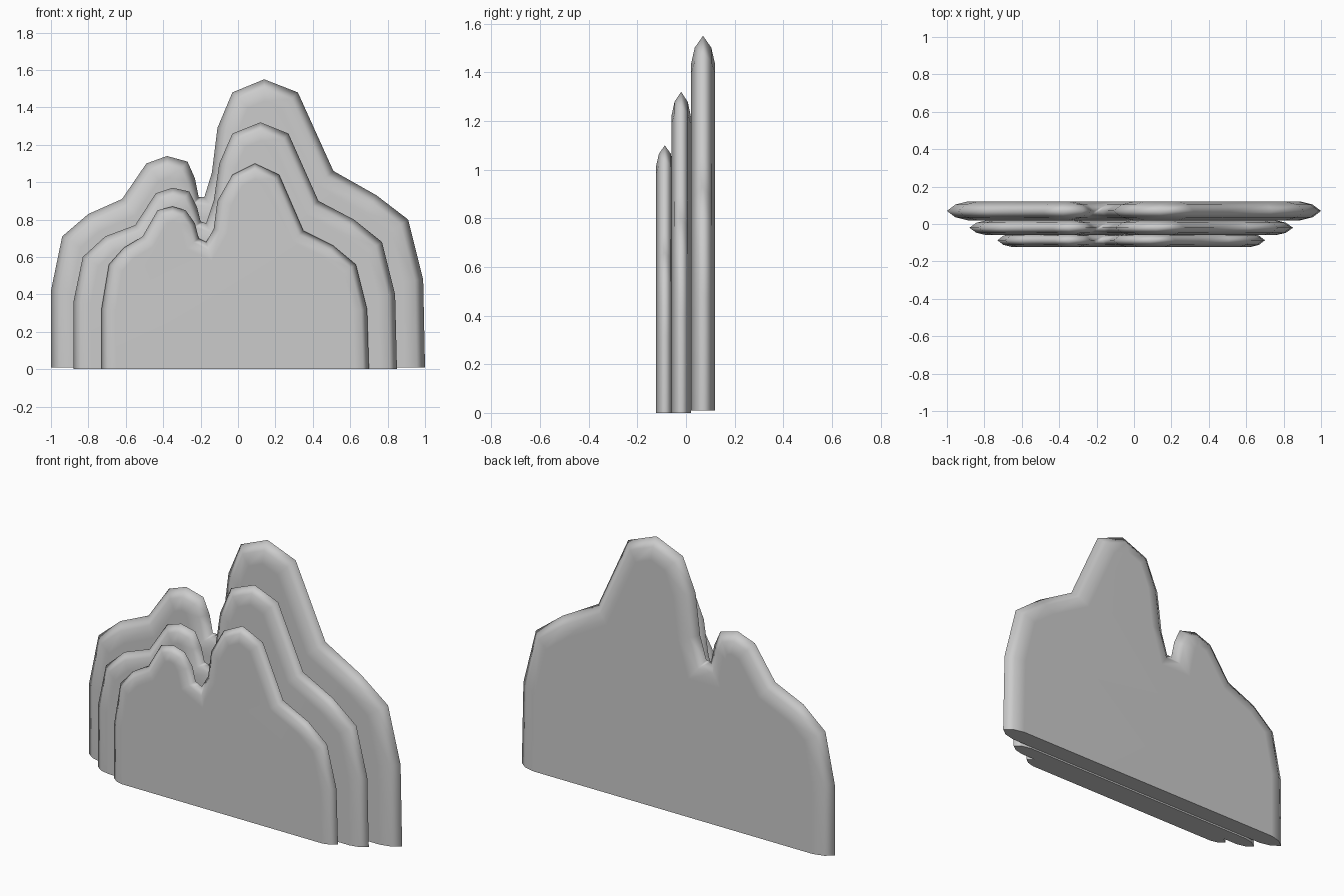
import bpy
import bmesh
from mathutils import Vector

default_cube = bpy.data.objects.get("Cube")
if default_cube:
    bpy.data.objects.remove(default_cube, do_unlink=True)

grey = bpy.data.materials.new("plain grey")
grey.use_nodes = True
colour = (0.6, 0.6, 0.6, 1)
grey.diffuse_color = colour
grey.node_tree.nodes["Principled BSDF"].inputs["Base Color"].default_value = colour


def inset_outline(points, distance):
    """Move an open clockwise outline inwards, keeping its two feet on the ground."""
    normals = []
    for start, end in zip(points, points[1:]):
        edge = (end - start).normalized()
        normals.append(Vector((edge.y, -edge.x)))
    result = []
    for i, point in enumerate(points):
        before = normals[max(i - 1, 0)]
        after = normals[min(i, len(normals) - 1)]
        moved = point + (before + after) * distance / (1 + before.dot(after))
        if i in (0, len(points) - 1):
            moved.y = point.y
        result.append(moved)
    return result


def build_slab(name, outline, centre_y, half_depth, base, size):
    """Make a lens-edged slab from rings running front to back."""
    points = [Vector(p) for p in outline]
    points[0].y = points[-1].y = base
    # inset and depth of each ring, as parts of the slab size
    section = [(0.11, -1), (0.045, -0.68), (0, 0), (0.045, 0.68), (0.11, 1)]
    bm = bmesh.new()
    rings = []
    for inset, depth in section:
        y = centre_y + depth * half_depth
        ring = inset_outline(points, inset * size)
        rings.append([bm.verts.new((p.x, y, p.y)) for p in ring])

    # rounded rim
    for near, far in zip(rings, rings[1:]):
        for i in range(len(near) - 1):
            bm.faces.new((near[i], near[i + 1], far[i + 1], far[i]))
    # front, back and flat underside
    bm.faces.new(rings[0])
    bm.faces.new(rings[-1][::-1])
    underside = bm.faces.new([r[0] for r in rings] + [r[-1] for r in reversed(rings)])
    bmesh.ops.recalc_face_normals(bm, faces=bm.faces)

    for face in bm.faces:
        face.smooth = face is not underside
    for edge in underside.edges:
        edge.smooth = False

    mesh = bpy.data.meshes.new(name)
    bm.to_mesh(mesh)
    bm.free()
    mesh.materials.append(grey)
    slab = bpy.data.objects.new(name, mesh)
    bpy.context.collection.objects.link(slab)
    # keep the broad faces evenly shaded
    weighted = slab.modifiers.new("even shading", "WEIGHTED_NORMAL")
    weighted.keep_sharp = True
    return slab


# Each outline runs from the right foot over both humps to the left foot
back_outline = [
    (-1, 0), (-1, .42), (-.94, .71), (-.8, .83), (-.62, .91), (-.49, 1.1),
    (-.38, 1.14), (-.27, 1.11), (-.23, 1.02), (-.21, .92), (-.18, .92),
    (-.14, 1.05), (-.11, 1.29), (-.03, 1.48), (.14, 1.55), (.32, 1.48),
    (.51, 1.06), (.74, .93), (.91, .8), (.99, .48), (1, 0)]
middle_outline = [
    (-.88, 0), (-.88, .36), (-.83, .6), (-.71, .71), (-.55, .77), (-.44, .94),
    (-.35, .97), (-.26, .95), (-.22, .87), (-.2, .79), (-.17, .78),
    (-.13, .9), (-.1, 1.1), (-.03, 1.26), (.12, 1.32), (.27, 1.26),
    (.43, .9), (.62, .8), (.77, .68), (.84, .4), (.85, 0)]
front_outline = [
    (-.73, 0), (-.73, .32), (-.69, .56), (-.61, .65), (-.51, .71), (-.43, .85),
    (-.35, .87), (-.28, .85), (-.23, .78), (-.21, .7), (-.17, .68),
    (-.13, .75), (-.11, .9), (-.03, 1.04), (.09, 1.1), (.22, 1.04),
    (.35, .74), (.51, .66), (.63, .56), (.69, .32), (.7, 0)]

build_slab("back_slab", back_outline, .07, .05, .01, 1)
build_slab("middle_slab", middle_outline, -.02, .04, 0, .85)
build_slab("front_slab", front_outline, -.087, .036, 0, .7)
